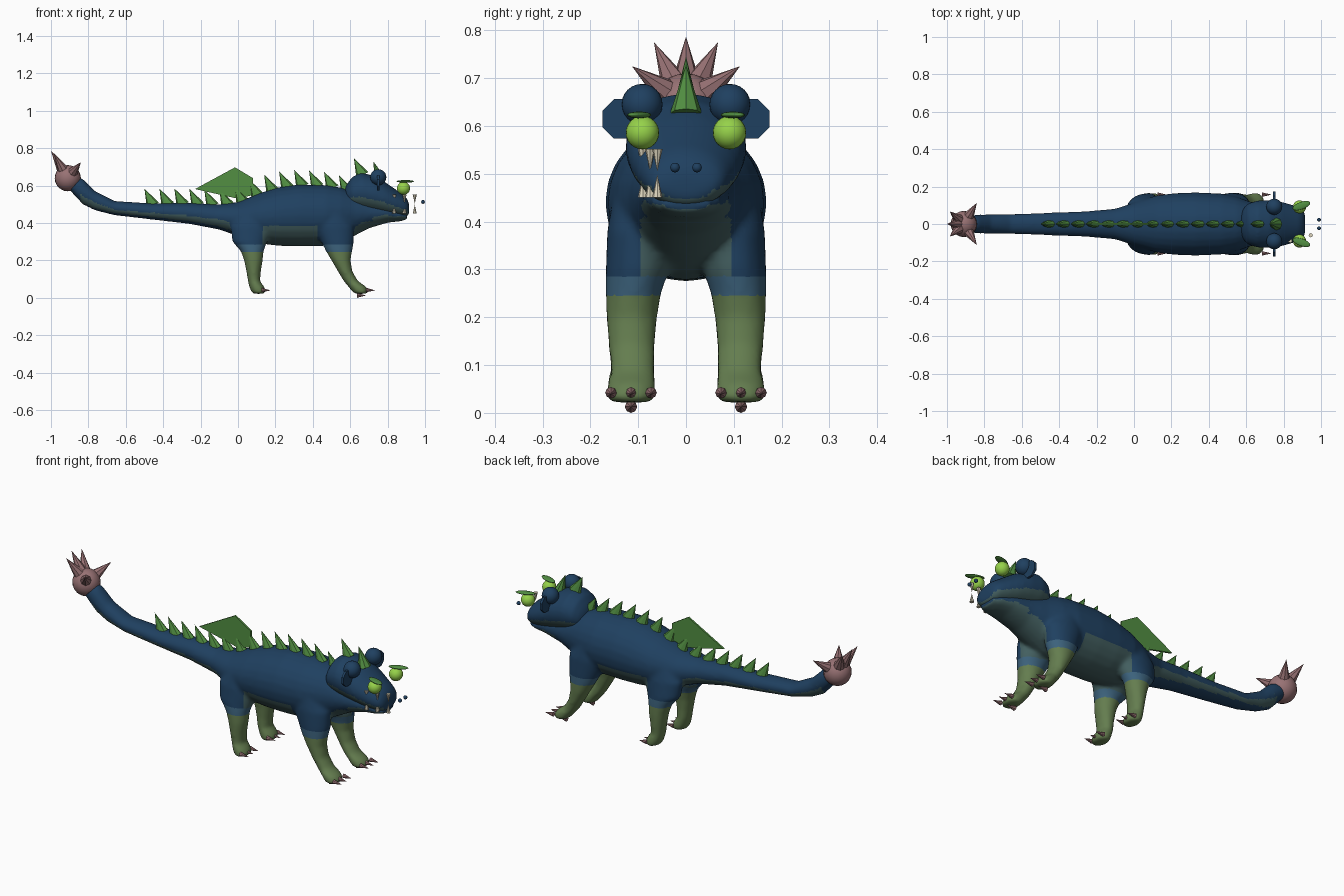
import bpy, bmesh, math
from mathutils import Vector, Matrix

if "Cube" in bpy.data.objects:
    bpy.data.objects.remove(bpy.data.objects["Cube"])


def material(name, hexcode):
    rgb = [int(hexcode[i:i + 2], 16) / 255 for i in (0, 2, 4)]
    m = bpy.data.materials.new(name)
    m.diffuse_color = [c / 12.92 if c < .04 else ((c + .055) / 1.055) ** 2.4 for c in rgb] + [1]
    m.use_nodes = True
    m.node_tree.nodes["Principled BSDF"].inputs["Base Color"].default_value = m.diffuse_color
    return m


NAVY = material("navy skin", "1f4060")
BELLY = material("grey green belly", "435f60")
LEG = material("olive leg", "647d4f")
BAND = material("slate band", "3c627c")
SPIKE = material("leaf green", "528f42")
LIME = material("lime eye", "96d24a")
CLAW = material("dusty pink", "987274")
TOOTH = material("ivory", "ddd5bd")


def finish(bm, name, *mats, smooth=None):
    bmesh.ops.recalc_face_normals(bm, faces=bm.faces)
    me = bpy.data.meshes.new(name)
    bm.to_mesh(me)
    bm.free()
    ob = bpy.data.objects.new(name, me)
    bpy.context.collection.objects.link(ob)
    for m in mats:
        me.materials.append(m)
    if smooth:
        for p in me.polygons:
            p.use_smooth = True
    return ob


def loft(bm, rings):
    loops = [[bm.verts.new(p) for p in r] for r in rings]
    n = len(loops[0])
    for a, b in zip(loops, loops[1:]):
        for i in range(n):
            bm.faces.new((a[i], a[(i + 1) % n], b[(i + 1) % n], b[i]))
    bm.faces.new(loops[0])
    bm.faces.new(loops[-1][::-1])


ANG = [i * math.tau / 24 for i in range(24)]


def long_ring(x, top, bot, hw):
    return [(x, hw * math.cos(a), (top + bot) / 2 + (top - bot) / 2 * math.sin(a)) for a in ANG]


def leg_ring(z, x0, x1, y0, y1, s):
    return [((x0 + x1) / 2 + (x1 - x0) / 2 * math.cos(a),
             s * ((y0 + y1) / 2 + (y1 - y0) / 2 * math.sin(a)), z) for a in ANG]


def remesh(ob, rule):
    bpy.context.view_layer.objects.active = ob
    m = ob.modifiers.new("fuse", 'REMESH')
    m.mode = 'VOXEL'
    m.voxel_size = .01
    m.use_smooth_shade = True
    s = ob.modifiers.new("soften", 'SMOOTH')
    s.iterations = 6
    for mod in ("fuse", "soften"):
        bpy.ops.object.modifier_apply(modifier=mod)
    for p in ob.data.polygons:
        p.use_smooth = True
        p.material_index = rule(p.center, p.normal)


def cones(name, mat, items, sides=8):
    """items: base point, tip point, radius, sideways flattening"""
    bm = bmesh.new()
    for base, tip, r, flat in items:
        b, t = Vector(base), Vector(tip)
        d = t - b
        M = (Matrix.Translation((b + t) / 2) @ d.to_track_quat('Z', 'Y').to_matrix().to_4x4()
             @ Matrix.Diagonal((flat, 1, 1, 1)))
        bmesh.ops.create_cone(bm, cap_ends=True, segments=sides, radius1=r, radius2=0,
                              depth=d.length, matrix=M)
    return finish(bm, name, mat)


def balls(name, mat, items):
    """items: centre, three radii, yaw"""
    bm = bmesh.new()
    for c, r, yaw in items:
        M = Matrix.Translation(c) @ Matrix.Rotation(yaw, 4, 'Z') @ Matrix.Diagonal((*r, 1))
        bmesh.ops.create_uvsphere(bm, u_segments=20, v_segments=12, radius=1, matrix=M)
    return finish(bm, name, mat, smooth=True)


# Body with neck, lower jaw and tail: x, top, bottom, half width
BODY = [(-.93, .66, .61, .03), (-.89, .66, .565, .045), (-.83, .637, .50, .05),
        (-.765, .572, .468, .051), (-.66, .518, .442, .053), (-.47, .506, .42, .06),
        (-.257, .508, .395, .068), (-.1, .50, .365, .082), (0, .512, .33, .115),
        (.12, .562, .29, .153), (.22, .592, .278, .165), (.33, .607, .275, .169),
        (.47, .603, .278, .163), (.55, .59, .295, .145), (.62, .565, .33, .12),
        (.70, .53, .372, .102), (.80, .50, .402, .088), (.87, .47, .41, .07), (.905, .45, .42, .05)]
# Legs: z, x range, y range
FRONT = [(.47, .42, .57, .04, .15), (.38, .41, .62, .035, .165), (.30, .445, .62, .035, .168),
         (.25, .47, .61, .052, .168), (.20, .50, .602, .06, .167), (.14, .535, .612, .065, .162),
         (.09, .565, .642, .065, .158), (.06, .59, .685, .063, .165), (.035, .61, .70, .063, .167),
         (.022, .625, .69, .07, .16)]
BACK = [(.45, .0, .16, .03, .13), (.38, -.04, .18, .03, .15), (.30, -.03, .155, .035, .162),
        (.25, .015, .137, .052, .166), (.20, .033, .132, .06, .166), (.14, .045, .122, .065, .162),
        (.09, .053, .118, .065, .158), (.06, .06, .14, .063, .165), (.035, .07, .15, .063, .167),
        (.022, .08, .14, .07, .16)]
bm = bmesh.new()
loft(bm, [long_ring(*s) for s in BODY])
for s in (1, -1):
    for leg in (FRONT, BACK):
        loft(bm, [leg_ring(*r, s) for r in leg])
body = finish(bm, "body_and_legs", NAVY, BELLY, LEG, BAND)


def body_rule(c, n):
    x, y, z = c.x, abs(c.y), c.z
    at_leg = (-.06 < x < .16 or .42 < x < .75) and y > .03
    if at_leg and z < .247:
        return 2
    if at_leg and z < .285:
        return 3
    if .13 < x < .42:
        return int(z < .385)
    if x >= .42:
        return int((y < .095 and z < .41 and n.z < .2) or (x > .72 and n.z < -.3))
    if x > -.03:
        return int(y < .07 and n.z < -.3)
    return int(x > -.84 and -.8 < n.z < -.25)


remesh(body, body_rule)

# Head: x, top, bottom, half width
HEAD = [(.572, .585, .50, .05), (.585, .612, .485, .085), (.61, .647, .475, .11),
        (.66, .67, .462, .126), (.73, .652, .45, .127), (.785, .62, .44, .12),
        (.84, .582, .432, .105), (.885, .552, .428, .088), (.905, .53, .435, .075), (.915, .50, .45, .05)]
bm = bmesh.new()
loft(bm, [long_ring(*s) for s in HEAD])
head = finish(bm, "head", NAVY, BELLY)
remesh(head, lambda c, n: int(-.85 < n.z < -.3 and abs(n.x) < .85))

# Brow knobs, ears, eyes, lids and nostrils
balls("brow_knobs", NAVY, [((.75, s * .092, .645), (.043,) * 3, 0) for s in (1, -1)])
bm = bmesh.new()
for s in (1, -1):
    M = (Matrix.Translation((.75, s * .133, .615)) @ Matrix.Rotation(math.pi / 2, 4, 'Y')
         @ Matrix.Rotation(math.pi / 8, 4, 'Z'))
    bmesh.ops.create_cone(bm, cap_ends=True, segments=8, radius1=.045, radius2=.045, depth=.012, matrix=M)
finish(bm, "ears", NAVY)
balls("eyes", LIME, [((.885, s * .091, .586), (.035,) * 3, 0) for s in (1, -1)])
balls("eyelids", SPIKE, [((.895, s * .098, .623), (.05, .02, .007), s * .35) for s in (1, -1)])
balls("nostrils", NAVY, [((.989, s * .023, .513), (.01,) * 3, 0) for s in (1, -1)])

# Teeth on one side only
spots = [(.835, -.09), (.89, -.075), (.945, -.06)]
cones("lower_teeth", TOOTH, [((x, y, .45), (x, y, .498), .011, 1) for x, y in spots])
cones("upper_teeth", TOOTH, [((x, y, .552), (x, y, .505), .011, 1) for x, y in spots])

# Row of back spikes, leaning to the tail
def top_at(x):
    rows = HEAD if x > .59 else BODY
    for a, b in zip(rows, rows[1:]):
        if a[0] <= x <= b[0]:
            return a[1] + (b[1] - a[1]) * (x - a[0]) / (b[0] - a[0])


spikes = []
for i in range(15):
    x = -.455 + .08 * i
    z = top_at(x)
    spikes.append(((x, 0, z - .012), (x - .045, 0, z + .077), .036, .6))
spikes.append(((.76, 0, .625), (.725, 0, .728), .034, 1))
cones("back_spikes", SPIKE, spikes)

# Thin fin in the middle of the back
bm = bmesh.new()
fin = [(-.23, .582), (-.016, .698), (.08, .64), (.08, .55), (0, .53)]
loft(bm, [[(x, y, z) for x, z in fin] for y in (-.005, .005)])
finish(bm, "back_fin", SPIKE)

# Tail club with spikes
hub = Vector((-.91, 0, .64))
balls("tail_ball", CLAW, [(hub, (.07,) * 3, 0)])
tips = [(-1, 0, .787)] + [p for s in (1, -1) for p in ((-.985, s * .067, .775), (-.84, s * .113, .725))]
cones("tail_spikes", CLAW, [(hub + (Vector(t) - hub) * .3, t, .032, 1) for t in tips])

# Claws: three per foot, plus one under each front foot
claws = []
for s in (1, -1):
    for x in (.125, .685):
        claws += [((x, s * y, .042), (x + .05, s * y, .04), .012, 1) for y in (.073, .115, .157)]
    claws.append(((.635, s * .115, .013), (.685, s * .115, .013), .013, 1))
cones("claws", CLAW, claws)
